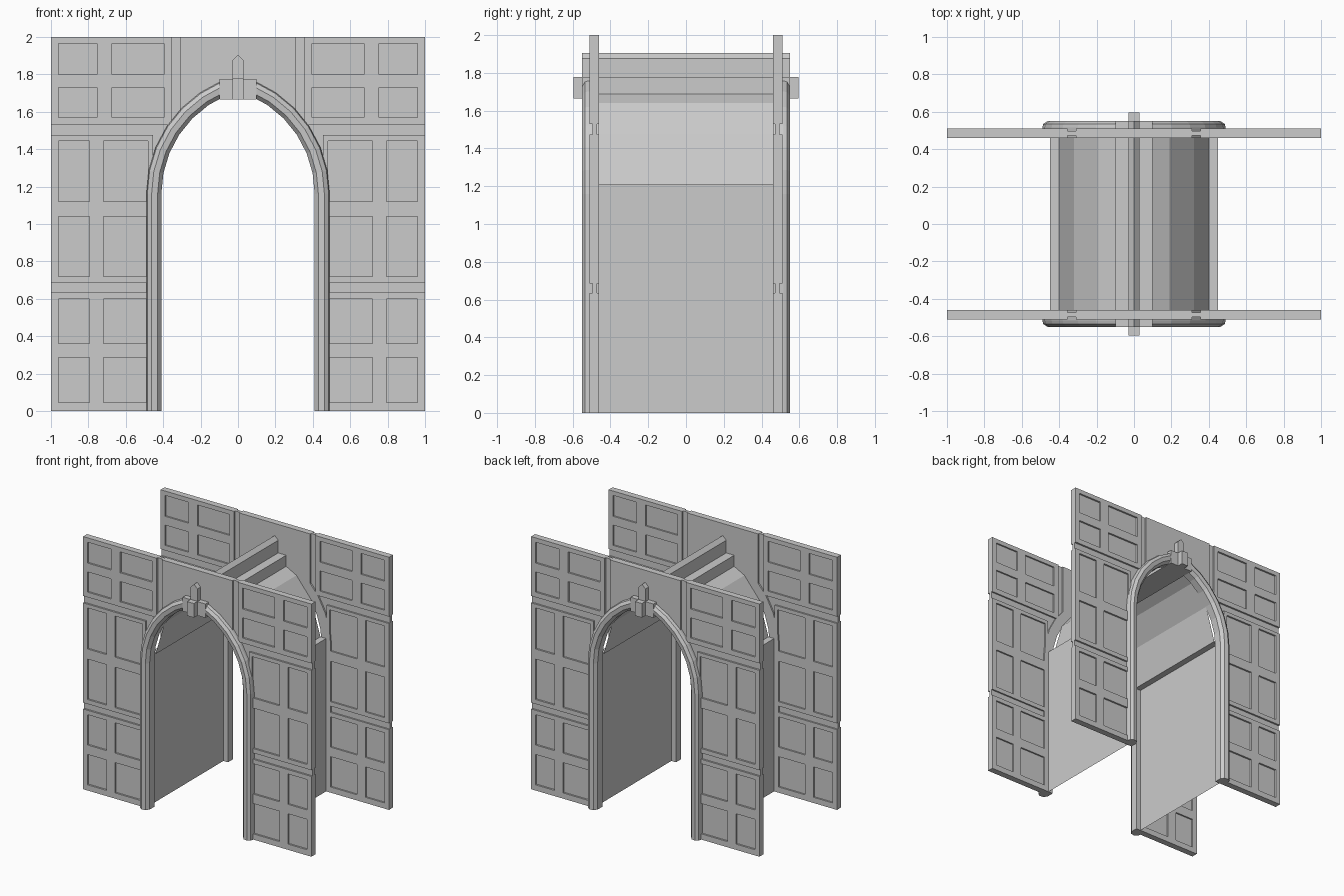
import bpy, bmesh, math

if "Cube" in bpy.data.objects:
    bpy.data.objects.remove(bpy.data.objects["Cube"])

CX, SPRING, R_IN, TRIM = -0.165, 1.16, 0.575, 0.08
END = math.radians(67)


def arch(d, steps=6):
    """Right half of the pointed arch, offset outwards by d, as (x, z)."""
    r = R_IN + d
    pts = [(CX + r, 0.0)]
    for i in range(steps + 1):
        a = END * i / steps
        pts.append((CX + r * math.cos(a), SPRING + r * math.sin(a)))
    return pts


def prism(bm, pts, y0, y1):
    """Extrude an (x, z) outline from y0 to y1."""
    vs = [bm.verts.new((x, y0, z)) for x, z in pts]
    face = bm.faces.new(vs)
    ext = bmesh.ops.extrude_face_region(bm, geom=[face])
    moved = [v for v in ext['geom'] if isinstance(v, bmesh.types.BMVert)]
    bmesh.ops.translate(bm, verts=moved, vec=(0, y1 - y0, 0))


def rect(x0, x1, z0, z1):
    return [(x0, z0), (x1, z0), (x1, z1), (x0, z1)]


def finish(bm, name):
    bmesh.ops.recalc_face_normals(bm, faces=bm.faces)
    me = bpy.data.meshes.new(name)
    bm.to_mesh(me)
    bm.free()
    ob = bpy.data.objects.new(name, me)
    bpy.context.collection.objects.link(ob)
    return ob


def mirror(ob, x, y):
    m = ob.modifiers.new("mirror", 'MIRROR')
    m.use_axis = (x, y, False)
    m.use_mirror_merge = False


# Recess outlines: panels and grooves for the right half
recesses = []
for cols, rows in (
    (((0.395, 0.675), (0.755, 0.96)), ((1.80, 1.965), (1.57, 1.73))),
    (((0.48, 0.72), (0.795, 0.96)),
     ((1.12, 1.445), (0.72, 1.04), (0.36, 0.60), (0.045, 0.285))),
):
    for c in cols:
        for r in rows:
            recesses.append(rect(*c, *r))
recesses.append(rect(0.31, 0.355, 1.54, 2.02))
recesses.append(rect(0.45, 1.02, 0.635, 0.685))
recesses.append([(0.365, 1.53), (0.365, 1.30), (0.455, 1.30),
                 (0.455, 1.475), (1.02, 1.475), (1.02, 1.53)])

bm = bmesh.new()
for pts in recesses:
    for s in (1, -1):
        for y0, y1 in ((-0.54, -0.496), (-0.472, -0.44)):
            prism(bm, [(s * x, z) for x, z in pts], y0, y1)
cutter = finish(bm, "recess_cutter")
cutter.hide_render = True
cutter.hide_viewport = True

# Panelled walls, front and back
hole = arch(TRIM)
outline = [(1, 0), (1, 2), (-1, 2), (-1, 0)]
outline += [(-x, z) for x, z in hole] + hole[::-1]
bm = bmesh.new()
prism(bm, outline, -0.51, -0.46)
wall = finish(bm, "panelled_walls")
b = wall.modifiers.new("recesses", 'BOOLEAN')
b.operation = 'DIFFERENCE'
b.solver = 'EXACT'
b.object = cutter
mirror(wall, False, True)

# Chamfered arch trim
profile = [(0, -0.46), (0, -0.52), (0.02, -0.545), (0.052, -0.55),
           (0.075, -0.535), (TRIM, -0.515), (TRIM, -0.46)]
bm = bmesh.new()
strips = [[bm.verts.new((x, y, z)) for x, z in arch(d)] for d, y in profile]
for i, s in enumerate(strips):
    t = strips[(i + 1) % len(strips)]
    for k in range(len(s) - 1):
        bm.faces.new((s[k], s[k + 1], t[k + 1], t[k]))
for k in (0, -1):
    bm.faces.new([s[k] for s in strips])
mirror(finish(bm, "arch_trim"), True, True)

# Passage side walls and faceted vault
bm = bmesh.new()
section = [(0.45, 0), (0.45, 1.21), (0.40, 1.21), (0.32, 1.48),
           (0.19, 1.64), (0.095, 1.69)]
front = [bm.verts.new((x, -0.46, z)) for x, z in section]
back = [bm.verts.new((x, 0.46, z)) for x, z in section]
for k in range(len(section) - 1):
    bm.faces.new((front[k], front[k + 1], back[k + 1], back[k]))
mirror(finish(bm, "passage_vault"), True, False)

# Crown beam, keystone and pointed ridge running through both walls
for name, pts, y in (
    ("crown_beam", rect(-0.1, 0.1, 1.665, 1.775), 0.55),
    ("keystone", rect(-0.03, 0.03, 1.665, 1.777), 0.595),
    ("ridge_beam", [(-0.03, 1.77), (0.03, 1.77), (0.03, 1.875),
                    (0, 1.905), (-0.03, 1.875)], 0.55),
):
    bm = bmesh.new()
    prism(bm, pts, -y, y)
    finish(bm, name)
